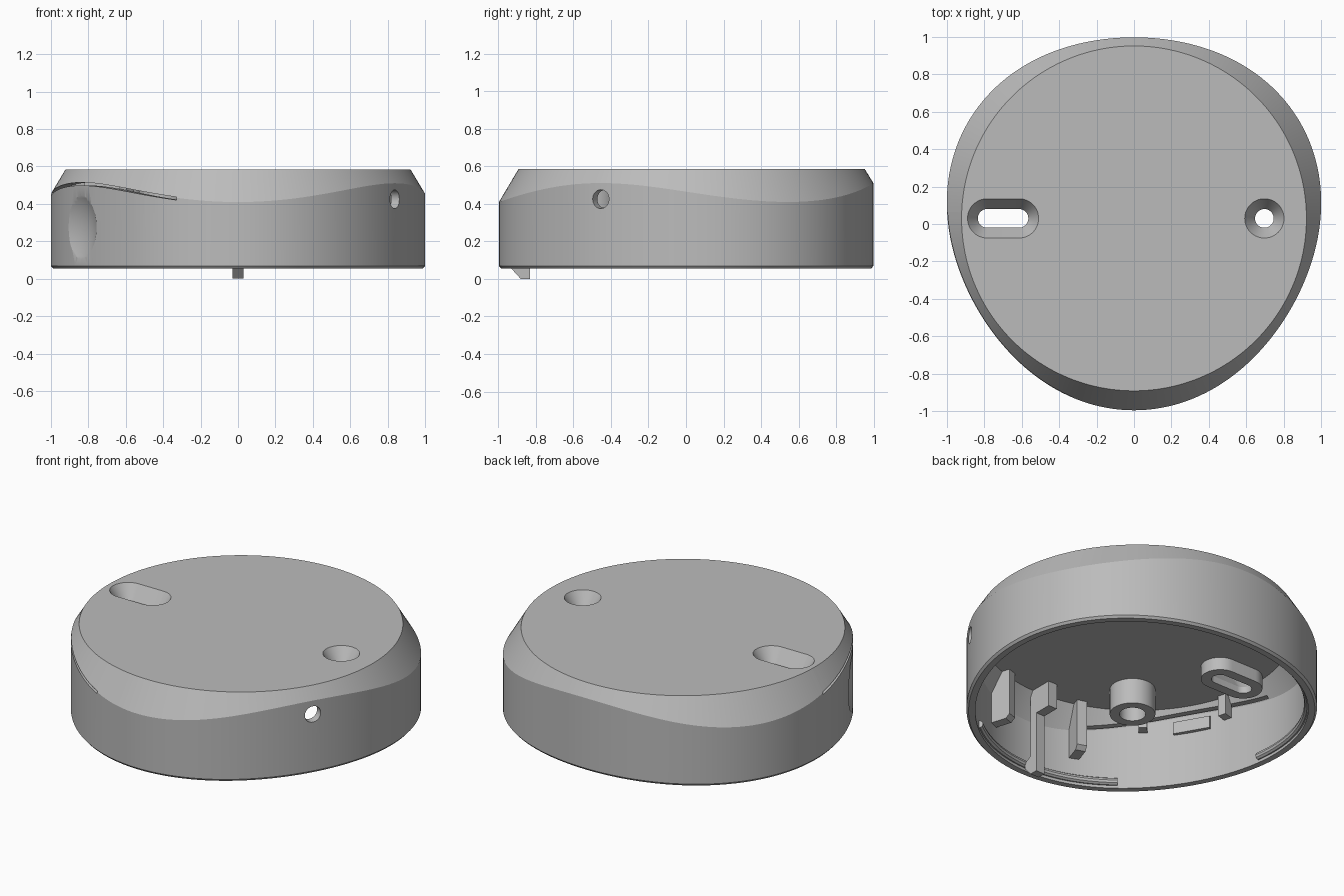
import bpy, bmesh
from math import sin, cos, pi, radians
from mathutils import Vector, Matrix

if "Cube" in bpy.data.objects:
    bpy.data.objects.remove(bpy.data.objects["Cube"])

CY = 0.03          # centre of the round top face
TOP, CEIL, BASE = 0.585, 0.54, 0.055
SLOPE = 0.577      # bevel run per unit of height
WALL = 0.05

grey = bpy.data.materials.new("plastic_grey")
grey.use_nodes = True
grey.diffuse_color = (0.5, 0.5, 0.5, 1)
grey.node_tree.nodes["Principled BSDF"].inputs["Base Color"].default_value = (0.5, 0.5, 0.5, 1)


def radius(a):
    """Three-lobed wall outline."""
    return 0.997 + 0.029 * cos(3 * (a + pi / 2))


def crease(a):
    return TOP - (radius(a) - 0.925) / SLOPE


def polar(r, a, z):
    return Vector((r * cos(a), CY + r * sin(a), z))


def loft(name, rings):
    """Skin closed rings and cap both ends."""
    bm = bmesh.new()
    loops = [[bm.verts.new(p) for p in ring] for ring in rings]
    for lo, hi in zip(loops, loops[1:]):
        for i in range(len(lo)):
            j = (i + 1) % len(lo)
            bm.faces.new((lo[i], lo[j], hi[j], hi[i]))
    bm.faces.new(loops[0])
    bm.faces.new(loops[-1])
    bmesh.ops.recalc_face_normals(bm, faces=bm.faces)
    mesh = bpy.data.meshes.new(name)
    bm.to_mesh(mesh)
    bm.free()
    mesh.materials.append(grey)
    ob = bpy.data.objects.new(name, mesh)
    bpy.context.collection.objects.link(ob)
    return ob


def stadium(x, y, half, r, z, n=32):
    """Circle, or a slot when half > 0."""
    ring = []
    for k in range(2 * n):
        a = -pi / 2 + pi * (k % n) / (n - 1 if half else n) + (pi if k >= n else 0)
        ring.append(Vector((x + r * cos(a) + (half if k < n else -half), y + r * sin(a), z)))
    return ring


def pillar(name, x, y, half, levels):
    return loft(name, [stadium(x, y, half, r, z) for r, z in levels])


def sweep(name, start, end, section, steps=60):
    """Sweep a section(angle) -> [(r, z)] around the centre."""
    angles = [radians(start + (end - start) * i / steps) for i in range(steps + 1)]
    return loft(name, [[polar(r, a, z) for r, z in section(a)] for a in angles])


def rib(name, deg, width, profile):
    """Extrude a radial (r, z) profile sideways."""
    a = radians(deg)
    side = Vector((-sin(a), cos(a), 0)) * width / 2
    return loft(name, [[polar(r, a, z) + side * s for r, z in profile] for s in (-1, 1)])


def cut(ob, cutters):
    bpy.context.view_layer.objects.active = ob
    for c in cutters:
        mod = ob.modifiers.new("cut", 'BOOLEAN')
        mod.operation = 'DIFFERENCE'
        mod.solver = 'EXACT'
        mod.object = c
        bpy.ops.object.modifier_apply(modifier=mod.name)


def box(r0, r1, z0, z1):
    return [(r0, z0), (r1, z0), (r1, z1), (r0, z1)]


# Hollow body: ceiling, inner wall, rim, outer wall, sloping bevel, top
N = 180
ANGLES = [2 * pi * i / N for i in range(N)]
profile = [
    lambda a: (0.89, CEIL),
    lambda a: (radius(a) - WALL, CEIL - (radius(a) - WALL - 0.89) / SLOPE),
    lambda a: (radius(a) - WALL, BASE),
    lambda a: (radius(a) - 0.012, BASE),
    lambda a: (radius(a), BASE + 0.014),
    lambda a: (radius(a), crease(a)),
    lambda a: (0.922, TOP),
]
body = loft("housing_body", [[polar(f(a)[0], a, f(a)[1]) for a in ANGLES] for f in profile])
parts = [body]

# Cutters: countersunk screw openings, cable hole, thumb dent, light slit
sink = [(0.05, 0.3), (0.05, 0.50), (0.105, TOP), (0.105, 0.7)]
slot_cut = pillar("slot_cutter", -0.7, CY, 0.085, sink)
hole_cut = pillar("hole_cutter", 0.697, CY, 0, sink)
a = radians(-30)
axis = Matrix.Rotation(a, 4, 'Z') @ Matrix.Rotation(pi / 2, 4, 'Y')
side_cut = pillar("side_hole_cutter", 0, 0, 0, [(0.05, 0.8), (0.05, 1.1)])
side_cut.data.transform(Matrix.Translation((0, CY, 0.425)) @ axis)
slit_cut = sweep("slit_cutter", 178, 251,
                 lambda a: box(0.84, 1.06, crease(a) - 0.012, crease(a) + 0.004))
bpy.ops.mesh.primitive_uv_sphere_add(segments=96, ring_count=64, radius=0.406,
                                     location=polar(0.968 + 0.406 - 0.037, radians(210), 0.275))
dent_cut = bpy.context.object
dent_cut.name = "thumb_dent_cutter"
dent_cut.data.materials.append(grey)
bpy.context.view_layer.update()
cut(body, [slot_cut, hole_cut, side_cut, slit_cut, dent_cut])

# Screw bosses under the top
slot_boss = pillar("slot_boss", -0.7, CY, 0.085, [(0.11, 0.46), (0.11, 0.55)])
hole_boss = pillar("hole_boss", 0.697, CY, 0, [(0.11, 0.46), (0.11, 0.55)])
cut(slot_boss, [slot_cut])
cut(hole_boss, [hole_cut])
socket = pillar("socket_boss", -0.40, -0.49, 0, [(0.13, 0.38), (0.13, 0.55)])
socket_cut = pillar("socket_cutter", -0.40, -0.49, 0, [(0.075, 0.3), (0.075, 0.5)])
cut(socket, [socket_cut])
parts += [slot_boss, hole_boss, socket]

# Snap clip at the front with its stiffening head
parts.append(rib("clip_post", 270, 0.06, [(0.86, 0), (0.91, 0), (0.96, 0.055), (0.96, 0.09),
                                          (0.91, 0.12), (0.91, 0.55), (0.86, 0.55)]))
parts.append(rib("clip_head", 270, 0.06, box(0.75, 0.87, 0.38, 0.55)))

# Guide ribs either side of the clip
for side, deg in (("left", 288), ("right", 252)):
    parts.append(rib("guide_rib_" + side, deg, 0.06,
                     [(0.84, 0.55), (0.84, 0.25), (0.865, 0.225), (0.975, 0.225),
                      (0.975, 0.42), (0.91, 0.55)]))

# Small ribs behind the slit and the pad behind the dent
for i, deg in enumerate((196, 228)):
    parts.append(rib("slit_rib_%d" % (i + 1), deg, 0.05, box(0.86, 0.92, 0.41, 0.55)))
parts.append(rib("dent_pad", 210, 0.22, [(0.895, 0.38), (0.925, 0.38), (0.925, 0.47), (0.895, 0.455)]))

# Three snap beads around the inside of the rim
for i in range(3):
    mid = 30 + 120 * i
    parts.append(sweep("snap_bead_%d" % (i + 1), mid - 33, mid + 33, lambda a: [
        (radius(a) - WALL + 0.024 * cos(k * pi / 5), 0.095 + 0.024 * sin(k * pi / 5))
        for k in range(10)]))

# Remove the cutters and shade
for c in (slot_cut, hole_cut, side_cut, slit_cut, dent_cut, socket_cut):
    bpy.data.objects.remove(c)
bpy.ops.object.select_all(action='DESELECT')
for ob in parts:
    ob.select_set(True)
bpy.context.view_layer.objects.active = body
bpy.ops.object.shade_smooth_by_angle(angle=radians(25))
